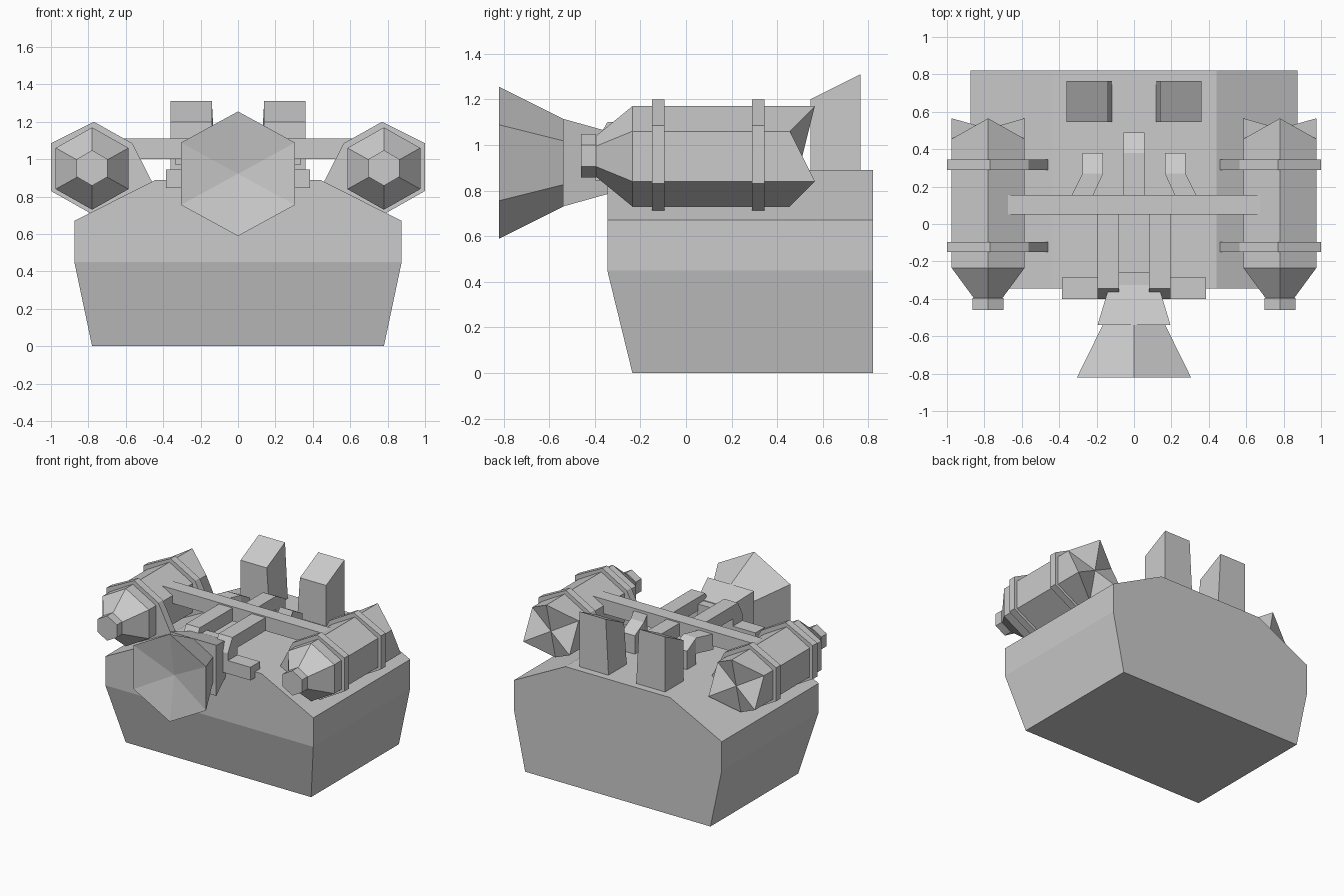
import bpy, bmesh
from math import sin, cos, radians

if "Cube" in bpy.data.objects:
    bpy.data.objects.remove(bpy.data.objects["Cube"])


def loft(name, rings, start=None, end=None):
    """Skin matching rings; cap flat, or as a fan to a centre point."""
    bm = bmesh.new()
    loops = [[bm.verts.new(p) for p in r] for r in rings]
    n = len(loops[0])
    for a, b in zip(loops, loops[1:]):
        for i in range(n):
            j = (i + 1) % n
            bm.faces.new((a[i], a[j], b[j], b[i]))
    for loop, tip in ((loops[0], start), (loops[-1], end)):
        if tip is None:
            bm.faces.new(loop)
        else:
            c = bm.verts.new(tip)
            for i in range(n):
                bm.faces.new((loop[i], loop[(i + 1) % n], c))
    bmesh.ops.recalc_face_normals(bm, faces=bm.faces)
    mesh = bpy.data.meshes.new(name)
    bm.to_mesh(mesh)
    bm.free()
    ob = bpy.data.objects.new(name, mesh)
    bpy.context.collection.objects.link(ob)
    return ob


def rect_z(x0, x1, y0, y1, z):
    return [(x0, y0, z), (x1, y0, z), (x1, y1, z), (x0, y1, z)]


def rect_y(x0, x1, y, z0, z1):
    return [(x0, y, z0), (x1, y, z0), (x1, y, z1), (x0, y, z1)]


def box(name, x0, x1, y0, y1, z0, z1):
    return loft(name, [rect_z(x0, x1, y0, y1, z0), rect_z(x0, x1, y0, y1, z1)])


def hexa(cx, y, cz, r, zig=0, rx=None):
    """Point-up hexagon facing y; zig pulls every other corner forward."""
    rx = r if rx is None else rx
    return [(cx + rx * sin(radians(60 * i)), y - zig * (i % 2),
             cz + r * cos(radians(60 * i))) for i in range(6)]


def side_profile(name, x0, x1, pts):
    """Extrude a (y, z) outline across x."""
    return loft(name, [[(x, y, z) for y, z in pts] for x in (x0, x1)])


def mirrored(ob):
    """Add the opposite-side copy."""
    m = ob.modifiers.new("mirror", 'MIRROR')
    m.use_axis[0] = True
    return ob


# Main pack body
loft("body", [rect_z(-.78, .78, -.235, .82, 0),
              rect_z(-.875, .875, -.345, .82, .45),
              rect_z(-.875, .875, -.345, .82, .67),
              rect_z(-.44, .44, -.345, .82, .89)])

# Side tanks with tapered nose and zigzag tail
mirrored(loft("tank", [hexa(.78, -.40, .95, .085), hexa(.78, -.235, .95, .22, rx=.225),
                       hexa(.78, .565, .95, .22, .11, rx=.225)], end=(.78, .51, .95)))
mirrored(loft("tank_cap", [hexa(.78, -.46, .953, .095), hexa(.78, -.395, .953, .095)]))

# Straps holding the tanks, with a foot on the body
strap = [(.77, 1.2), (1.0, 1.085), (1.0, .83), (.77, .70), (.46, .88), (.565, 1.085)]
for y in (-.15, .29):
    mirrored(loft("tank_strap", [[(x, yy, z) for x, z in strap] for yy in (y, y + .055)]))

# Chimneys with slanted tops
mirrored(loft("chimney", [rect_z(.115, .36, .545, .765, .86),
                          [(.14, .545, 1.2), (.36, .545, 1.2),
                           (.36, .765, 1.31), (.14, .765, 1.31)]]))

# Front horn and its throat
loft("horn", [hexa(0, -.82, .922, .333, rx=.352), hexa(0, -.54, .922, .193)],
     start=(0, -.765, .922))
loft("horn_throat", [rect_y(-.195, .195, -.54, .73, 1.115),
                     rect_y(-.13, .13, -.325, .79, 1.055)])
box("horn_mount", -.085, .085, -.33, -.26, .80, 1.05)

# Pipe frame on top
box("cross_pipe", -.68, .68, .05, .155, 1.0, 1.11)
mirrored(side_profile("front_pipe", .08, .195,
                      [(.06, 1.0), (.06, 1.10), (-.345, 1.10), (-.40, 1.0),
                       (-.40, .845), (-.285, .845), (-.285, 1.0)]))
mirrored(box("front_pipe_foot", .19, .385, -.40, -.285, .845, .945))
side_profile("rear_centre_pipe", -.055, .055,
             [(.15, 1.0), (.15, 1.10), (.38, 1.10), (.49, 1.04),
              (.49, .88), (.38, .88), (.38, 1.0)])
mirrored(loft("rear_side_pipe", [rect_y(.22, .335, .15, .97, 1.09),
                                 rect_y(.165, .275, .27, .97, 1.09),
                                 rect_y(.165, .275, .38, .88, 1.03)]))
mirrored(box("rear_side_foot", .165, .275, .27, .38, .87, 1.0))
